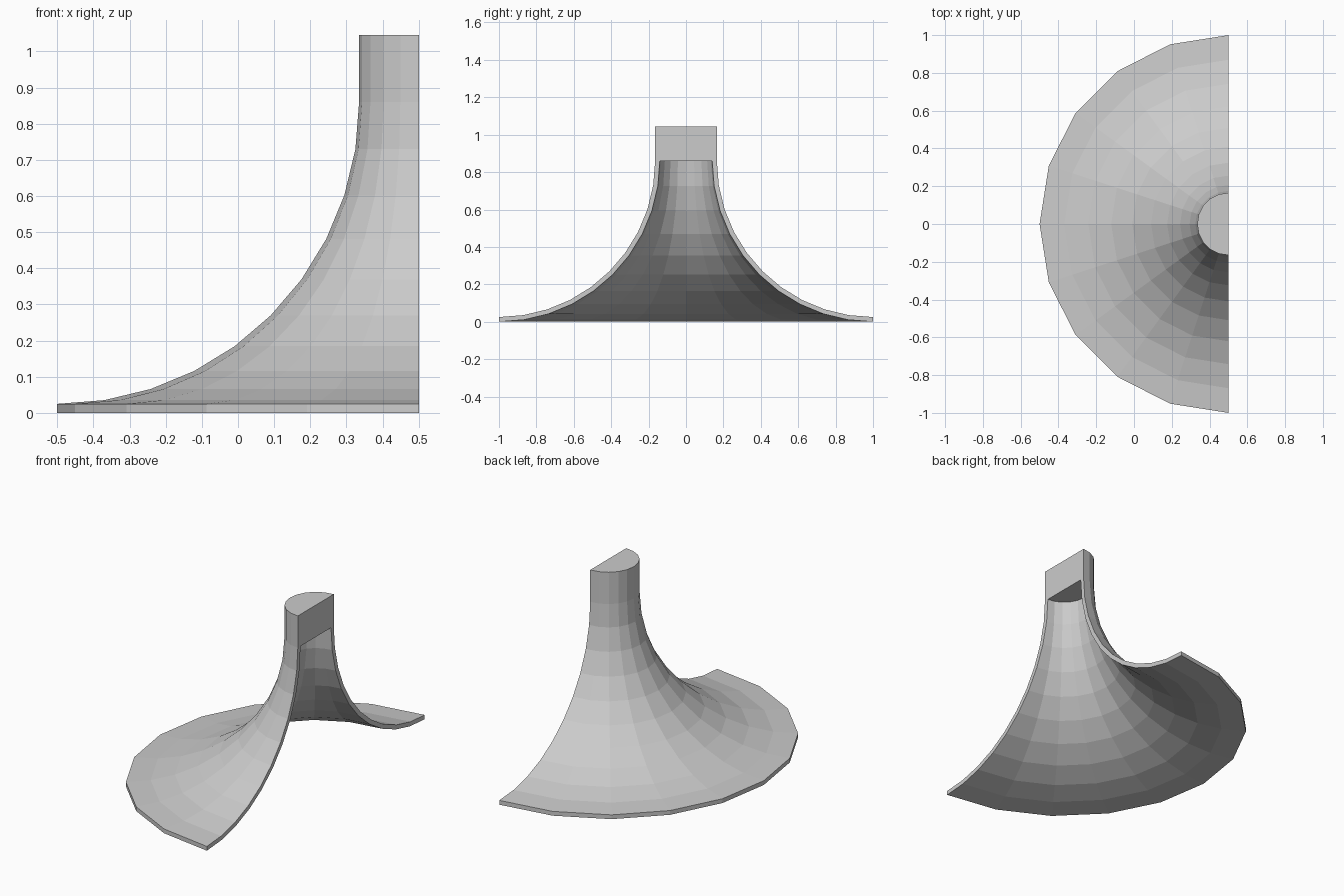
import bpy, bmesh
from math import sin, cos, pi

if "Cube" in bpy.data.objects:
    bpy.data.objects.remove(bpy.data.objects["Cube"])

SEG, ARC = 10, 10
AXIS_X = 0.5
NECK_Z, TOP_Z = 0.86, 1.045


def flare(radius):
    # quarter-circle profile from the bottom rim up to the neck
    return [(1 - radius * sin(i * pi / 2 / ARC), NECK_Z - radius * cos(i * pi / 2 / ARC))
            for i in range(ARC + 1)]


outer = flare(0.835)
inner = flare(0.86)
profile = inner[::-1] + outer + [(outer[-1][0], TOP_Z)]

bm = bmesh.new()

# Rings: the profile swept half a turn about the cut plane
rings = []
for s in range(SEG + 1):
    a = pi / 2 + pi * s / SEG
    rings.append([bm.verts.new((AXIS_X + r * cos(a), r * sin(a), z)) for r, z in profile])

# Outer skin, rim and hollow underside
for a, b in zip(rings, rings[1:]):
    for i in range(len(profile) - 1):
        bm.faces.new((a[i], b[i], b[i + 1], a[i + 1]))

# Neck top and hollow ceiling
bm.faces.new([r[-1] for r in rings])
bm.faces.new([r[0] for r in rings])

# Cut faces: thin wall strips on both sides and the solid neck
n = ARC + 1
for ring in (rings[0], rings[-1]):
    for i in range(ARC):
        bm.faces.new((ring[i], ring[i + 1], ring[2 * n - 2 - i], ring[2 * n - 1 - i]))
f, l = rings[0], rings[-1]
bm.faces.new((f[0], f[2 * n - 1], f[-1], l[-1], l[2 * n - 1], l[0]))

bmesh.ops.recalc_face_normals(bm, faces=bm.faces)
mesh = bpy.data.meshes.new("half_flared_column")
bm.to_mesh(mesh)
bm.free()
bpy.context.collection.objects.link(bpy.data.objects.new("half_flared_column", mesh))
